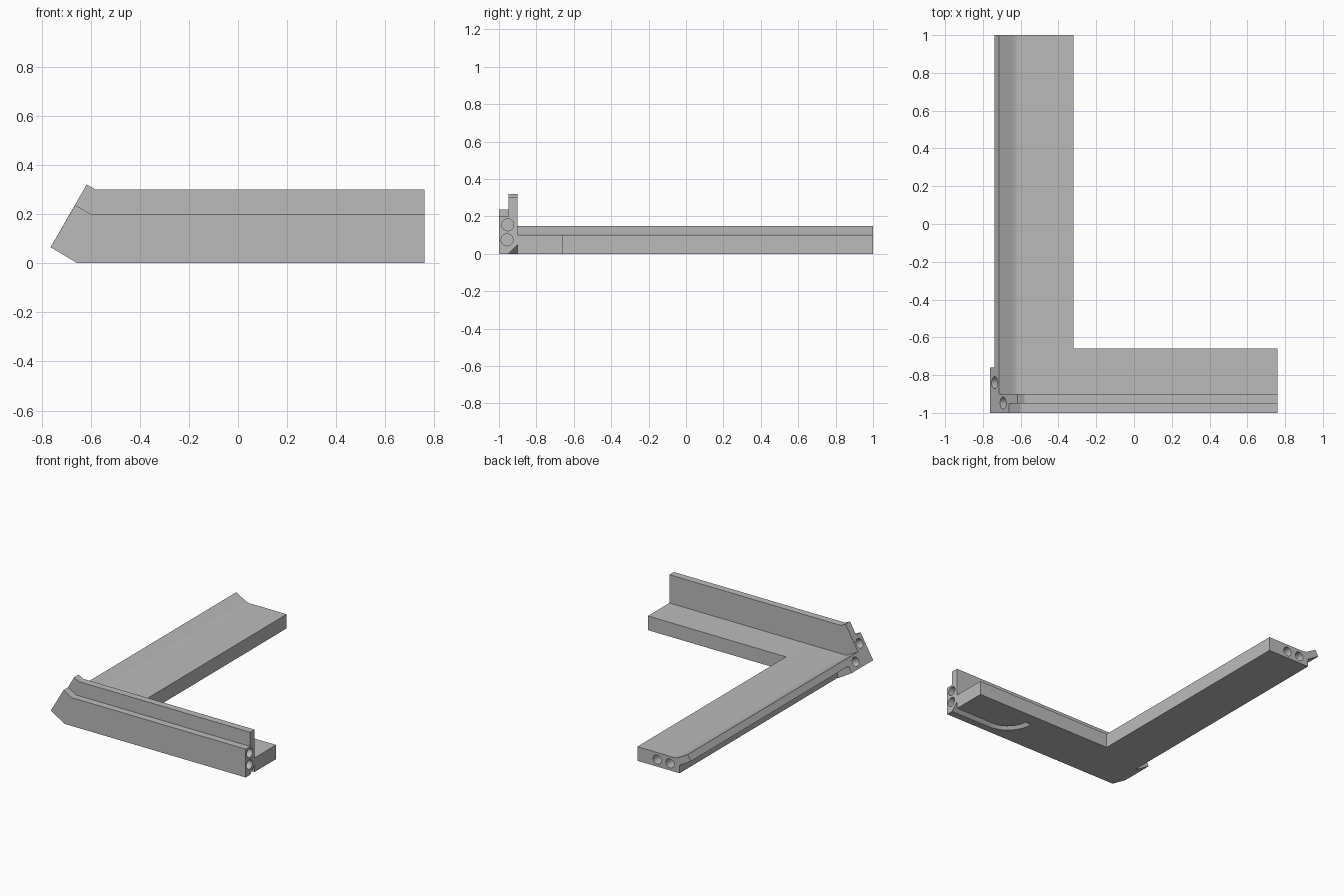
import bpy, bmesh
from math import sin, cos, pi, radians
from mathutils import Vector

old = bpy.data.objects.get("Cube")
if old:
    bpy.data.objects.remove(old, do_unlink=True)

grey = bpy.data.materials.new("plain_grey")
grey.use_nodes = True
colour = (0.5, 0.5, 0.5, 1)
grey.diffuse_color = colour
grey.node_tree.nodes["Principled BSDF"].inputs["Base Color"].default_value = colour


def loft(name, lower, upper):
    """Solid between two matching closed loops of points."""
    bm = bmesh.new()
    a = [bm.verts.new(p) for p in lower]
    b = [bm.verts.new(p) for p in upper]
    bm.faces.new(a)
    bm.faces.new(b)
    for i in range(len(a)):
        j = (i + 1) % len(a)
        bm.faces.new((a[i], a[j], b[j], b[i]))
    bmesh.ops.recalc_face_normals(bm, faces=bm.faces)
    mesh = bpy.data.meshes.new(name)
    bm.to_mesh(mesh)
    bm.free()
    mesh.materials.append(grey)
    obj = bpy.data.objects.new(name, mesh)
    bpy.context.collection.objects.link(obj)
    return obj


def bar(name, profile, y0, y1):
    """Extrude an x-z profile along y."""
    return loft(name, [(x, y0, z) for x, z in profile], [(x, y1, z) for x, z in profile])


def pin_hole(centre, direction, depth):
    """Cylinder cutter starting just outside the surface."""
    d = Vector(direction).normalized()
    turn = d.to_track_quat('Z', 'Y')
    ring = [turn @ Vector((cos(i * pi / 16), sin(i * pi / 16), 0)) * 0.032 for i in range(32)]
    c = Vector(centre)
    return loft("pin_hole_cutter", [c + p - d * 0.02 for p in ring], [c + p + d * depth for p in ring])


def combine(target, tool, operation):
    """Apply a boolean and discard the tool."""
    tool.hide_render = True
    mod = target.modifiers.new("combine", 'BOOLEAN')
    mod.operation, mod.solver, mod.object = operation, 'EXACT', tool
    bpy.context.view_layer.objects.active = target
    bpy.ops.object.modifier_apply(modifier=mod.name)
    bpy.data.objects.remove(tool, do_unlink=True)


# Front rail with its taller rear lip, both ending in a slanted tip
END = 0.76
tip = [(-0.763, 0.065), (-0.655, 0)]
frame = bar("frame", tip + [(END, 0), (END, 0.2), (-0.6, 0.2), (-0.663, 0.237)], -1, -0.95)
lip = bar("lip", tip + [(END, 0), (END, 0.3), (-0.58, 0.3), (-0.616, 0.32)], -0.95, -0.9)

# Side arm with a raised, bent outer edge
bend = [(-0.32, 0.1), (-0.605, 0.1), (-0.62, 0.101), (-0.635, 0.106), (-0.65, 0.114), (-0.714, 0.15)]
corner = bar("corner", tip + [(-0.32, 0)] + bend, -0.9, -0.76)
side_arm = bar("side_arm", [(-0.738, 0.108), (-0.65, 0.056), (-0.65, 0), (-0.32, 0)] + bend, -0.76, 1)
shelf = bar("shelf", [(-0.32, 0), (END, 0), (END, 0.1), (-0.32, 0.1)], -0.9, -0.66)
for part in (lip, corner, side_arm, shelf):
    combine(frame, part, 'UNION')


def insert_loop(z, grow=0, extend=0):
    """L-shaped outline with a rounded wide end."""
    x1, xi, yi, y1 = END + extend, -0.32 + extend, -0.66 + extend, 1 + extend
    pts = [(x1, yi), (xi, yi), (xi, y1), (-0.41, y1), (-0.41, -0.75)]
    r = 0.15 + grow
    for i in range(13):
        a = pi + i * pi / 24
        pts.append((0.45 + r * cos(a), -0.75 + r * sin(a)))
    pts.append((x1, -0.75 - r))
    return [(x, y, z) for x, y in pts]


# Rebate under the frame with a bevelled wall, and the strip that fills it
combine(frame, loft("rebate_cutter", insert_loop(-0.01, 0.06, 0.01), insert_loop(0.05, 0, 0.01)), 'DIFFERENCE')
insert = loft("inner_insert", insert_loop(0), insert_loop(0.05))

# Pin holes in both ends and in the slanted tip
inward = (cos(radians(30)), 0, -sin(radians(30)))
holes = [
    ((END, -0.957, 0.075), (-1, 0, 0), 0.2),
    ((END, -0.953, 0.155), (-1, 0, 0), 0.2),
    ((-0.475, 1, 0.05), (0, -1, 0), 0.2),
    ((-0.575, 1, 0.05), (0, -1, 0), 0.2),
    ((-0.738, -0.84, 0.108), inward, 0.1),
    ((-0.693, -0.948, 0.186), inward, 0.15),
]
for hole in holes:
    combine(frame, pin_hole(*hole), 'DIFFERENCE')

# Smooth the bend and holes, keep the edges crisp
for obj in (frame, insert):
    bpy.ops.object.select_all(action='DESELECT')
    obj.select_set(True)
    bpy.context.view_layer.objects.active = obj
    bpy.ops.object.shade_smooth_by_angle(angle=radians(25))
